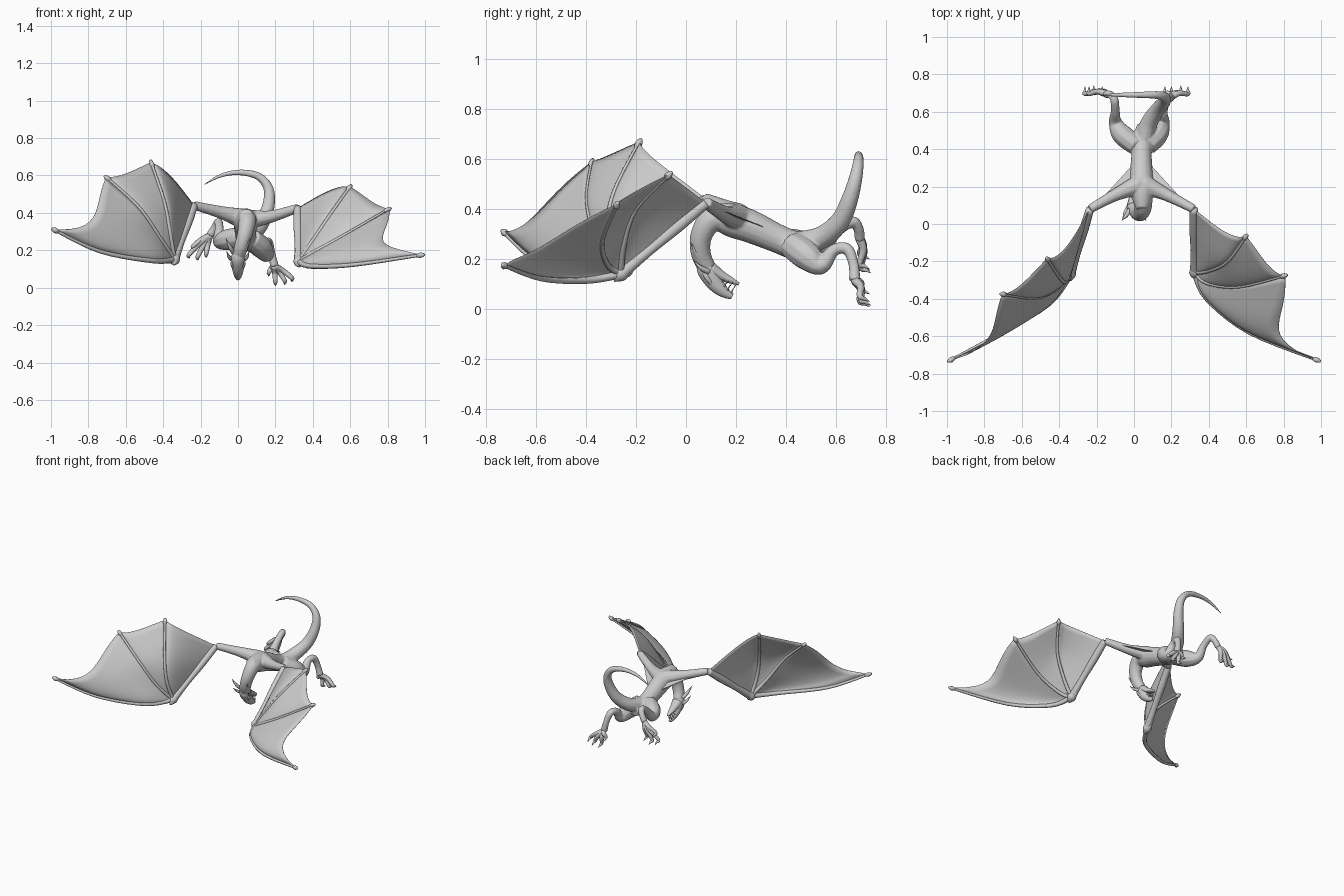
import bpy, bmesh, math
from mathutils import Vector

cube = bpy.data.objects.get("Cube")
if cube:
    bpy.data.objects.remove(cube, do_unlink=True)

grey = bpy.data.materials.new("hide_grey")
grey.use_nodes = True
COLOUR = (0.6, 0.6, 0.6, 1)
grey.diffuse_color = COLOUR
grey.node_tree.nodes["Principled BSDF"].inputs["Base Color"].default_value = COLOUR


def sample(points, t):
    """Catmull-Rom interpolation of tuples at t in 0..1."""
    n = len(points) - 1
    i = min(int(t * n), n - 1)
    f = t * n - i
    p = [Vector(points[max(0, min(n, k))]) for k in (i - 1, i, i + 1, i + 2)]
    return 0.5 * (2 * p[1] + (p[2] - p[0]) * f
                  + (2 * p[0] - 5 * p[1] + 4 * p[2] - p[3]) * f ** 2
                  + (3 * p[1] - p[0] - 3 * p[2] + p[3]) * f ** 3)


def limb(bm, points, wide=1.0, sides=10, steps=5):
    """Closed round tube through (x, y, z, radius) points."""
    count = (len(points) - 1) * steps
    spots = [sample(points, k / count) for k in range(count + 1)]
    rings, side = [], Vector((1, 0, 0))
    for k, s in enumerate(spots):
        ahead = (spots[min(k + 1, count)] - spots[max(k - 1, 0)]).xyz.normalized()
        side = side - ahead * side.dot(ahead)
        if side.length < 0.05:
            side = ahead.orthogonal()
        side.normalize()
        up = ahead.cross(side)
        r = max(s[3], 0.001)
        rings.append([bm.verts.new(s.xyz + r * (side * wide * math.cos(a) + up * math.sin(a)))
                      for a in (2 * math.pi * j / sides for j in range(sides))])
    for a, b in zip(rings, rings[1:]):
        for j in range(sides):
            m = (j + 1) % sides
            bm.faces.new((a[j], a[m], b[m], b[j]))
    bm.faces.new(rings[0][::-1])
    bm.faces.new(rings[-1])


def finish(name, bm):
    bmesh.ops.recalc_face_normals(bm, faces=bm.faces)
    mesh = bpy.data.meshes.new(name)
    bm.to_mesh(mesh)
    bm.free()
    obj = bpy.data.objects.new(name, mesh)
    bpy.context.collection.objects.link(obj)
    mesh.materials.append(grey)
    mesh.shade_smooth()
    return obj


def tubes(name, paths, **kw):
    bm = bmesh.new()
    for p in paths:
        limb(bm, p, **kw)
    return finish(name, bm)


def membrane(name, a, b, scallop, billow, n=14):
    """Skin between two paths: scalloped trailing edge, billowing forwards."""
    bm = bmesh.new()
    root = Vector(a[0])
    puff = (Vector(a[-1]) - root).cross(Vector(b[-1]) - root).normalized()
    puff *= -math.copysign(billow, puff.y)
    grid = []
    for i in range(n + 1):
        u = i / n
        arch = abs(math.sin(math.pi * u ** 0.58))
        ts = [(1 - scallop * arch) * j / n for j in range(n + 1)]
        grid.append([bm.verts.new(sample(a, t).lerp(sample(b, t), u) + puff * arch * t) for t in ts])
    for i in range(n):
        for j in range(n):
            bm.faces.new((grid[i][j], grid[i + 1][j], grid[i + 1][j + 1], grid[i][j + 1]))
    bmesh.ops.remove_doubles(bm, verts=bm.verts, dist=0.0005)
    obj = finish(name, bm)
    solid = obj.modifiers.new("thickness", "SOLIDIFY")
    solid.thickness = 0.003
    solid.offset = 0


def thick(path, start, end):
    n = len(path) - 1
    return [(*p, start + (end - start) * i / n) for i, p in enumerate(path)]


# Wing joints: each finger runs from the wrist to its tip
wings = {
    "left": dict(
        arm=[(0.055, 0.21, 0.365), (0.175, 0.155, 0.38), (0.32, 0.08, 0.425)], wrist=(0.325, -0.26, 0.14),
        lead=[(0.39, -0.40, 0.115), (0.615, -0.58, 0.122), (0.985, -0.73, 0.175)],
        middle=[(0.39, -0.315, 0.18), (0.56, -0.335, 0.275), (0.808, -0.275, 0.42)],
        inner=[(0.40, -0.25, 0.25), (0.50, -0.20, 0.40), (0.6, -0.065, 0.54)],
        flank=[(0.055, 0.21, 0.365), (0.075, 0.27, 0.345), (0.075, 0.33, 0.32)]),
    "right": dict(
        arm=[(0.025, 0.21, 0.37), (-0.1, 0.155, 0.405), (-0.235, 0.08, 0.44)], wrist=(-0.34, -0.27, 0.15),
        lead=[(-0.46, -0.43, 0.145), (-0.74, -0.6, 0.195), (-0.985, -0.73, 0.31)],
        middle=[(-0.42, -0.35, 0.27), (-0.53, -0.395, 0.43), (-0.705, -0.375, 0.59)],
        inner=[(-0.365, -0.31, 0.30), (-0.395, -0.29, 0.46), (-0.465, -0.185, 0.67)],
        flank=[(0.025, 0.21, 0.37), (0.005, 0.27, 0.345), (0.005, 0.33, 0.32)]),
}

for side, w in wings.items():
    wrist, elbow = Vector(w["wrist"]), Vector(w["arm"][-1])
    fingers = {k: [tuple(wrist)] + w[k] for k in ("lead", "middle", "inner")}
    forearm = [tuple(wrist.lerp(elbow, t)) for t in (0, 0.33, 0.67, 1)]

    # Forearm, wrist knob and thumb claw
    radii = (0.026, 0.021, 0.025, 0.022)
    low = wrist + Vector((0, -0.03, -0.025))
    tubes(side + "_forearm", [[(*p, r) for p, r in zip(forearm, radii)],
                              [(*low, 0.008), (*wrist, 0.03), (*wrist.lerp(elbow, 0.12), 0.012)]])
    tubes(side + "_thumb_claw", [[(*wrist, 0.014), (*(wrist + Vector((0, 0.03, 0.0))), 0.011),
                                  (*(wrist + Vector((0, 0.06, 0.035))), 0.001)]])

    # Fingers with small knobbed tips
    for k, path in fingers.items():
        end = Vector(path[-1])
        back = (Vector(path[-2]) - end).normalized()
        knob = [(*(end + back * d), r) for d, r in ((0.035, 0.007), (0.01, 0.015), (-0.014, 0.006))]
        tubes(f"{side}_{k}_finger", [thick(path, 0.017 if k == "lead" else 0.013, 0.008), knob], sides=8)

    # Wing skin panels
    membrane(side + "_outer_skin", fingers["lead"], fingers["middle"], 0.15, 0.05)
    membrane(side + "_middle_skin", fingers["middle"], fingers["inner"], 0.04, 0.015)
    membrane(side + "_inner_skin", fingers["inner"], forearm, 0.03, 0.035)
    membrane(side + "_body_skin", w["arm"], w["flank"], 0.1, 0)

# Legs: thigh and shin flow into the body, toes end in claws
legs = {
    "left": dict(
        leg=[(0.07, 0.42, 0.26, 0.055), (0.125, 0.48, 0.215, 0.06), (0.155, 0.54, 0.175, 0.038),
             (0.155, 0.59, 0.235, 0.025), (0.165, 0.645, 0.24, 0.024), (0.18, 0.67, 0.18, 0.021),
             (0.195, 0.675, 0.115, 0.024)],
        tips=[(0.2, 0.735, 0.01), (0.25, 0.74, 0.015), (0.288, 0.735, 0.03), (0.165, 0.735, 0.06)]),
    "right": dict(
        leg=[(0.01, 0.42, 0.27, 0.055), (-0.065, 0.48, 0.255, 0.056), (-0.1, 0.545, 0.25, 0.036),
             (-0.10, 0.60, 0.31, 0.025), (-0.105, 0.665, 0.35, 0.023), (-0.125, 0.69, 0.32, 0.021),
             (-0.15, 0.695, 0.28, 0.022)],
        tips=[(-0.262, 0.735, 0.155), (-0.215, 0.74, 0.145), (-0.17, 0.735, 0.16), (-0.24, 0.735, 0.2)]),
}
for side, leg in legs.items():
    palm = Vector(leg["leg"][-1][:3])
    toes = []
    for tip in map(Vector, leg["tips"]):
        knuckle = tip + Vector((0, -0.04, 0.022))
        bend = palm.lerp(knuckle, 0.5) + Vector((0, 0.014, 0.006))
        toes.append([(*palm, 0.018), (*bend, 0.015), (*knuckle, 0.012),
                     (*knuckle.lerp(tip, 0.5), 0.007), (*tip, 0.001)])
    tubes(side + "_toes", toes, sides=8, steps=4)

# Body: torso, neck, tail, thighs and shoulders fused into one skin
bm = bmesh.new()
limb(bm, [(0.045, 0.08, 0.385, 0.035), (0.042, 0.17, 0.36, 0.066), (0.04, 0.26, 0.33, 0.066),
          (0.04, 0.36, 0.285, 0.058), (0.045, 0.45, 0.25, 0.056), (0.055, 0.53, 0.245, 0.04)], wide=0.95, sides=16)
limb(bm, [(0.05, 0.18, 0.37, 0.05), (0.05, 0.10, 0.355, 0.05), (0.038, 0.06, 0.29, 0.044),
          (0.018, 0.06, 0.22, 0.04), (0, 0.085, 0.165, 0.036)], wide=0.95, sides=14)
limb(bm, [(0.05, 0.44, 0.26, 0.05), (0.08, 0.54, 0.285, 0.046), (0.13, 0.615, 0.35, 0.04),
          (0.163, 0.655, 0.44, 0.034), (0.163, 0.68, 0.53, 0.027), (0.11, 0.69, 0.595, 0.021),
          (0.01, 0.69, 0.616, 0.016), (-0.09, 0.69, 0.6, 0.011), (-0.18, 0.69, 0.552, 0.004)], sides=12)
for side in wings:
    limb(bm, [(*p, r) for p, r in zip(wings[side]["arm"], (0.055, 0.034, 0.024))])
    limb(bm, legs[side]["leg"])
body = finish("body", bm)
fuse = body.modifiers.new("fuse", "REMESH")
fuse.mode = "VOXEL"
fuse.voxel_size = 0.006
fuse.use_smooth_shade = True
relax = body.modifiers.new("relax", "SMOOTH")
relax.iterations = 4

# Head hanging under the chest with an open mouth
tubes("upper_jaw", [[(0, 0.06, 0.205, 0.02), (0, 0.082, 0.16, 0.04), (0, 0.115, 0.105, 0.034),
                     (0, 0.15, 0.07, 0.024), (0, 0.185, 0.05, 0.012)]], wide=0.95, sides=14)
tubes("lower_jaw", [[(0, 0.10, 0.16, 0.03), (0, 0.145, 0.132, 0.02), (0, 0.18, 0.115, 0.014),
                     (0, 0.212, 0.1, 0.006)]], wide=1.3)

# Paired horns, cheek spikes, brows and teeth
horns, teeth = [], []
for s in (-1, 1):
    horns.append([(s * 0.022, 0.075, 0.185, 0.014), (s * 0.042, 0.045, 0.215, 0.011), (s * 0.065, 0.02, 0.265, 0.001)])
    horns.append([(s * 0.03, 0.09, 0.15, 0.012), (s * 0.048, 0.06, 0.165, 0.009), (s * 0.06, 0.03, 0.195, 0.001)])
    horns.append([(s * 0.025, 0.06, 0.17, 0.004), (s * 0.03, 0.085, 0.125, 0.01), (s * 0.018, 0.115, 0.085, 0.004)])
    for k in range(4):
        y = 0.135 + 0.015 * k
        x = s * (0.018 - 0.003 * k)
        z = 0.095 - 0.01 * k
        teeth.append([(x, y, z, 0.005), (x, y + 0.012, z + 0.022, 0.001)])
        teeth.append([(x, y + 0.02, 0.125 - 0.008 * k, 0.004), (x, y + 0.012, 0.108 - 0.008 * k, 0.001)])
tubes("horns", horns, sides=8)
tubes("teeth", teeth, sides=6, steps=2)
